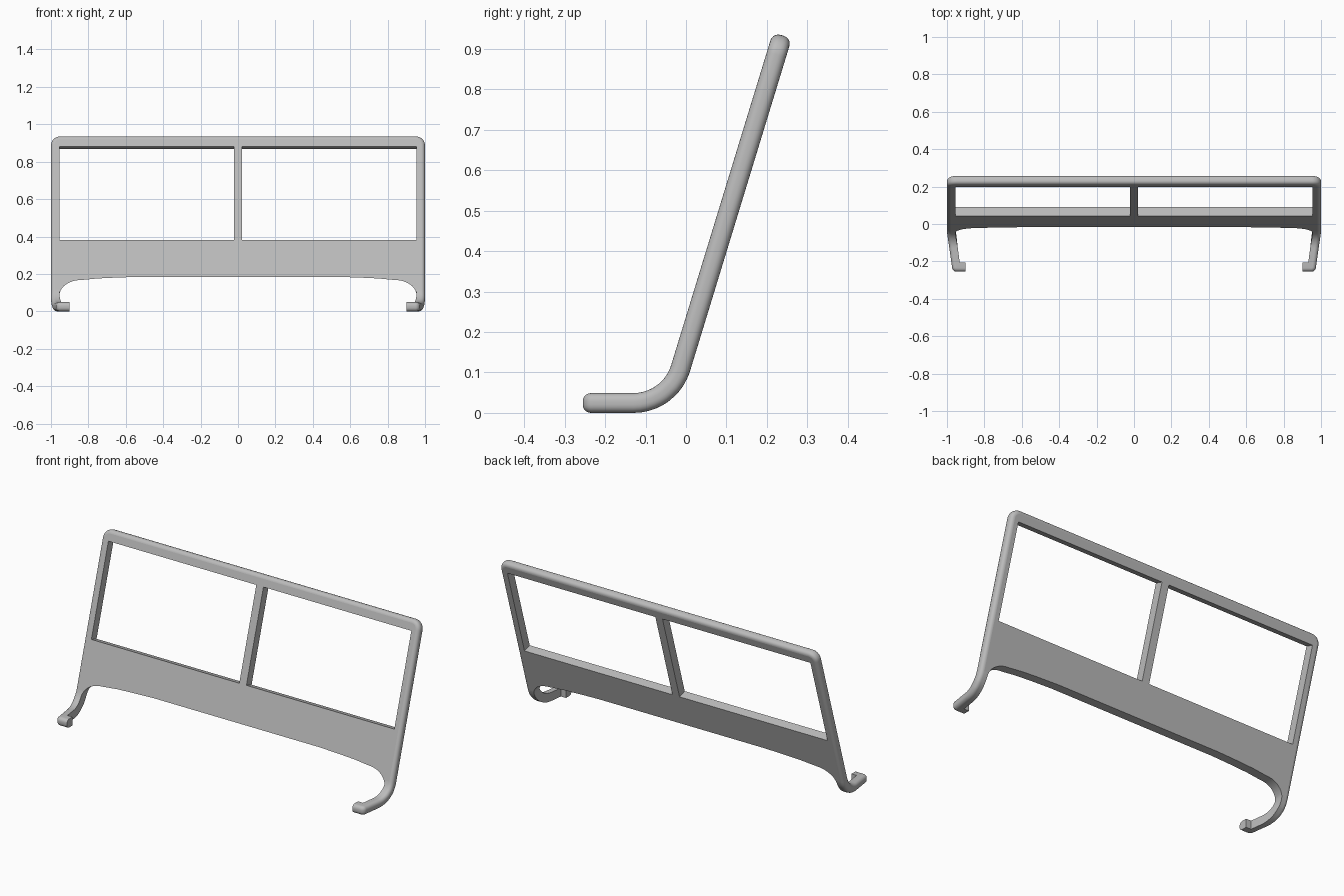
import bpy, bmesh
from math import sin, cos, tan, radians, pi
from mathutils import Vector

if "Cube" in bpy.data.objects:
    bpy.data.objects.remove(bpy.data.objects["Cube"])

HALF = 0.0245                 # half the plate thickness
LEAN = radians(17)            # backward lean of the frame
RADIUS = 0.122                # bend radius at the foot
SWEEP = pi / 2 - LEAN
BEND = RADIUS * SWEEP         # length of the bend along the plate
CY, CZ = -0.13, HALF + RADIUS # centre of the bend
TOP, SILL, HEAD = 0.86, 0.2745, 0.799
POST = 0.955                  # inner edge of the side posts

grey = bpy.data.materials.new("light_grey")
grey.use_nodes = True
colour = (0.5, 0.5, 0.5, 1)
grey.diffuse_color = colour
grey.node_tree.nodes["Principled BSDF"].inputs["Base Color"].default_value = colour


def fold(co):
    """Wrap the flat plate (x, thickness, length) into its leaning, bent shape."""
    x, n, u = co
    if u < -BEND:
        return Vector((x, CY + u + BEND, HALF + n))
    a = LEAN + SWEEP * max(0, -u) / BEND
    rise = max(0, u)
    return Vector((x, CY + (RADIUS - n) * cos(a) + rise * sin(LEAN),
                   CZ - (RADIUS - n) * sin(a) + rise * cos(LEAN)))


def arc(cx, cu, rx, ru, start, end, steps=8):
    angles = [radians(start + (end - start) * i / steps) for i in range(steps + 1)]
    return [(cx + rx * cos(a), cu + ru * sin(a)) for a in angles]


def mirrored(points):
    return [(-x, u) for x, u in reversed(points)]


def plate(name, outline, rounded=0, level=0):
    """Extrude an outline; round the first edges, cut the first 'level' points level, then fold."""
    bm = bmesh.new()
    sides = []
    for n in (HALF, -HALF):
        ring = []
        for i, (x, u) in enumerate(outline):
            shift = n * tan(LEAN) if i < level else 0
            ring.append(bm.verts.new((x, n, u - shift)))
        sides.append(ring)
    front, back = sides
    bm.faces.new(front)
    bm.faces.new(back[::-1])
    count = len(outline)
    for i in range(count):
        j = (i + 1) % count
        bm.faces.new((front[j], front[i], back[i], back[j]))
    bmesh.ops.recalc_face_normals(bm, faces=bm.faces[:])
    if rounded:
        rim = [bm.edges.get((ring[i], ring[i + 1]))
               for ring in sides for i in range(rounded - 1)]
        bmesh.ops.bevel(bm, geom=rim, offset=0.02, offset_type='OFFSET', segments=5,
                        profile=0.5, affect='EDGES', clamp_overlap=False)
    caps = [f for f in bm.faces if len(f.verts) > 4]
    bmesh.ops.triangulate(bm, faces=caps, ngon_method='EAR_CLIP')
    # Divide the plate where it bends
    for i in range(11):
        bmesh.ops.bisect_plane(bm, geom=bm.verts[:] + bm.edges[:] + bm.faces[:], dist=1e-5,
                               plane_co=(0, 0, -BEND * i / 10), plane_no=(0, 0, 1))
    bm.normal_update()
    for f in bm.faces:
        f.smooth = abs(f.normal.y) < 0.99 or f.calc_center_median().z < 0
    for v in bm.verts:
        v.co = fold(v.co)
    bmesh.ops.recalc_face_normals(bm, faces=bm.faces[:])
    bm.normal_update()
    for e in bm.edges:
        e.smooth = e.calc_face_angle(0) < radians(35)
    mesh = bpy.data.meshes.new(name)
    bm.to_mesh(mesh)
    bm.free()
    mesh.materials.append(grey)
    bpy.context.collection.objects.link(bpy.data.objects.new(name, mesh))


# Outer frame: top rail, side posts, bent legs and inward hooks in one strip
toe, heel = -0.2805, -0.2305
outer = [(0.90, toe)] + arc(0.948, toe + 0.025, 0.025, 0.025, -90, 0)
outer += [(0.997, -0.085), (1, -0.05)] + arc(0.95, TOP - 0.05, 0.05, 0.05, 0, 90)
inner = [(POST, HEAD), (POST, -0.04), (0.951, -0.085), (0.932, heel), (0.90, heel)]
rim = outer + mirrored(outer)
plate("outer_frame", rim + mirrored(inner) + inner, rounded=len(rim))

# Lower panel with an arched underside running into the legs
arch = [(0.0, 0.0774), (0.52, 0.0774), (0.65, 0.073), (0.75, 0.068)]
arch += arc(0.84, -0.028, POST - 0.84, 0.087, 90, 0, 12)
underside = mirrored(arch)[:-1] + arch
plate("lower_panel", underside + [(POST, SILL), (-POST, SILL)], level=len(underside))

# Upright bar between the two openings
plate("centre_bar", [(-0.0225, SILL), (0.0225, SILL), (0.0225, HEAD), (-0.0225, HEAD)])
